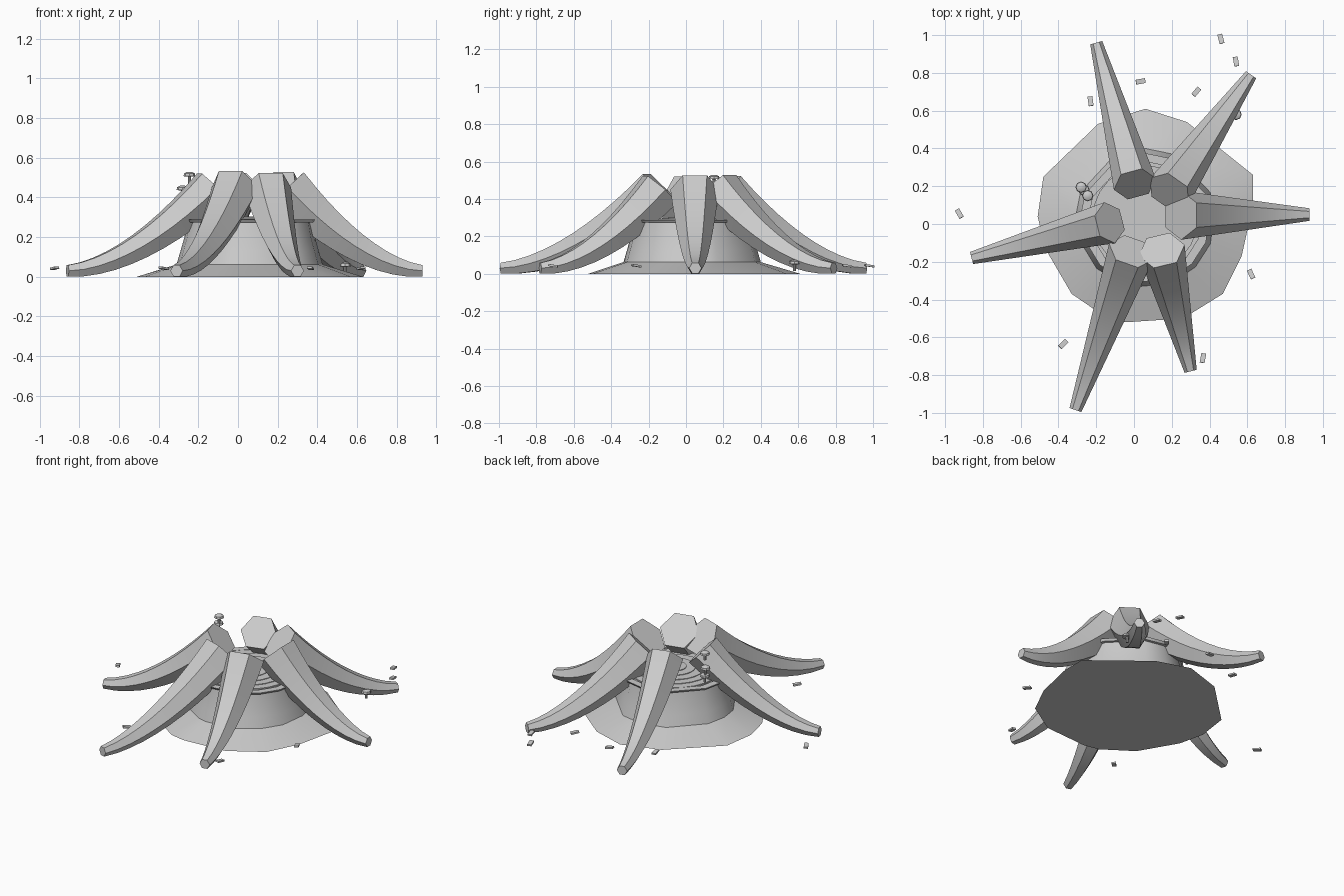
import bpy, bmesh, math
from mathutils import Vector, Matrix

if "Cube" in bpy.data.objects:
    bpy.data.objects.remove(bpy.data.objects["Cube"])

CX, CY = 0.06, 0.03
grey = bpy.data.materials.new("weathered_grey")
grey.diffuse_color = (0.6, 0.6, 0.6, 1)
grey.use_nodes = True
grey.node_tree.nodes["Principled BSDF"].inputs["Base Color"].default_value = grey.diffuse_color


def finish(bm, name, angle=30):
    """Turn a bmesh into a named object, smooth except at sharp edges."""
    bmesh.ops.recalc_face_normals(bm, faces=bm.faces)
    me = bpy.data.meshes.new(name)
    bm.to_mesh(me)
    bm.free()
    me.materials.append(grey)
    ob = bpy.data.objects.new(name, me)
    bpy.context.collection.objects.link(ob)
    bpy.ops.object.select_all(action='DESELECT')
    bpy.context.view_layer.objects.active = ob
    ob.select_set(True)
    bpy.ops.object.shade_smooth_by_angle(angle=math.radians(angle))
    return ob


def loft(bm, rings):
    """Skin a list of point rings and close both ends."""
    loops = [[bm.verts.new(p) for p in r] for r in rings]
    n = len(loops[0])
    for a, b in zip(loops, loops[1:]):
        for i in range(n):
            j = (i + 1) % n
            bm.faces.new((a[i], a[j], b[j], b[i]))
    bm.faces.new(loops[0][::-1])
    bm.faces.new(loops[-1])


def circle(r, z, n, x=CX, y=CY):
    return [(x + r * math.cos(2 * math.pi * i / n), y + r * math.sin(2 * math.pi * i / n), z)
            for i in range(n)]


# Ground skirt with an uneven outline, rising into the stump wall
outline = [(.63, .10), (.63, .26), (.28, .54), (.06, .61), (-.19, .53), (-.48, .25), (-.51, .04),
           (-.47, -.13), (-.33, -.37), (-.14, -.50), (-.04, -.52), (.26, -.50), (.47, -.37), (.57, -.17)]
dirs = [Vector((x - CX, y - CY)).normalized() for x, y in outline]


def wall(r, z):
    return [(CX + d.x * r, CY + d.y * r, z) for d in dirs]


bm = bmesh.new()
loft(bm, [[(x, y, 0) for x, y in outline], wall(.37, .062), wall(.35, .13), wall(.33, .2), wall(.315, .28)])
finish(bm, "stump", 35)

# Thin overhanging bark rim
bm = bmesh.new()
loft(bm, [wall(.335, .274), wall(.345, .288), wall(.30, .288), wall(.30, .28)])
finish(bm, "bark_rim")

# Growth rings on the cut top
bm = bmesh.new()
for k, r in enumerate((.28, .23, .18, .125, .07)):
    loft(bm, [circle(r, .275, 24), circle(r, .288 + .004 * k, 24)])
finish(bm, "growth_rings")

# Roots: hexagonal tapered sweeps; top angle, top radius, tip x, tip y
roots = [(107, .115, -.20, .96), (48, .125, .62, .79), (5, .13, .93, .05),
         (-63, .125, .30, -.78), (-113, .125, -.31, -.985), (-173, .112, -.86, -.18)]
SEG = 10
for k, (ang, rad, tx, ty) in enumerate(roots):
    a = math.radians(ang)
    start = Vector((CX + .19 * math.cos(a), CY + .19 * math.sin(a), 0))
    run = Vector((tx, ty, 0)) - start
    out = run.normalized()
    side = Vector((-out.y, out.x, 0))
    rings = []
    for i in range(SEG + 1):
        t = i / SEG
        slope = -.42 * 1.75 * (1 - t) ** .75 / run.length
        tangent = (out + Vector((0, 0, slope))).normalized()
        up = tangent.cross(side)
        mid = start + run * t + Vector((0, 0, .03 + .42 * (1 - t) ** 1.75))
        r = rad + (.033 - rad) * t
        rings.append([mid + side * r * math.cos(j * math.pi / 3) + up * r * math.sin(j * math.pi / 3)
                      for j in range(6)])
    bm = bmesh.new()
    loft(bm, rings)
    finish(bm, "root_%d" % (k + 1))

# Small mushrooms beside the roots
for k, (x, y, z) in enumerate([(-.245, .15, .515), (-.28, .195, .445), (-.265, .18, .385), (.54, .58, .06)]):
    bm = bmesh.new()
    loft(bm, [circle(.008, z - .045, 8, x, y), circle(.008, z - .01, 8, x, y), circle(.03, z - .008, 8, x, y),
              circle(.027, z + .006, 8, x, y), circle(.012, z + .014, 8, x, y)])
    finish(bm, "mushroom_%d" % (k + 1))

# Scattered wood chips: x, y, turn in degrees
chips = [(.46, .98, 105), (.54, .86, 100), (.035, .755, 10), (-.23, .65, 98), (.33, .70, 50),
         (-.925, .055, 120), (.62, -.265, 115), (-.375, -.635, 45), (.365, -.71, 80)]
for k, (x, y, turn) in enumerate(chips):
    bm = bmesh.new()
    m = (Matrix.Translation((x, y, .043)) @ Matrix.Rotation(math.radians(turn), 4, 'Z')
         @ Matrix.Rotation(math.radians(8), 4, 'Y') @ Matrix.Diagonal((.05, .026, .011, 1)))
    bmesh.ops.create_cube(bm, size=1, matrix=m)
    finish(bm, "wood_chip_%d" % (k + 1))
